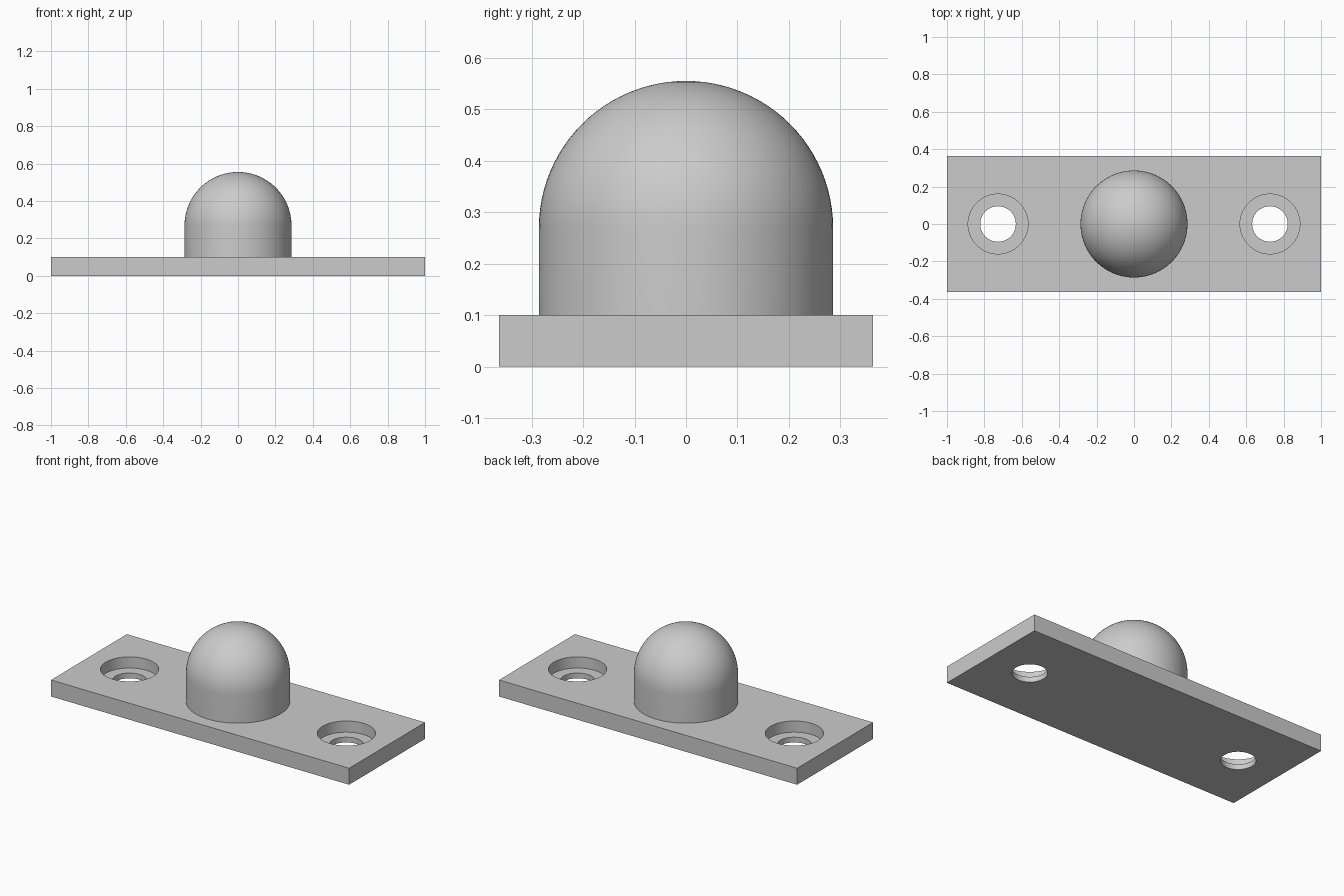
import bpy
import bmesh
from math import sin, cos, pi, radians
from mathutils import Matrix

cube = bpy.data.objects.get("Cube")
if cube:
    bpy.data.objects.remove(cube, do_unlink=True)

LENGTH, WIDTH, THICK = 2.0, 0.727, 0.1
DOME_R, DOME_CENTRE = 0.286, 0.269
HOLE_X, HOLE_R, BORE_R, LEDGE_Z = 0.727, 0.095, 0.16, 0.032

metal = bpy.data.materials.new("plain_grey")
metal.use_nodes = True
grey = (0.6, 0.6, 0.6, 1)
metal.diffuse_color = grey
metal.node_tree.nodes["Principled BSDF"].inputs["Base Color"].default_value = grey


def add_object(name, bm):
    bmesh.ops.recalc_face_normals(bm, faces=bm.faces)
    mesh = bpy.data.meshes.new(name)
    bm.to_mesh(mesh)
    bm.free()
    mesh.materials.append(metal)
    obj = bpy.data.objects.new(name, mesh)
    bpy.context.collection.objects.link(obj)
    return obj


def lathe(name, profile, steps=96):
    """Turn an (radius, height) profile around the z axis."""
    bm = bmesh.new()
    verts = [bm.verts.new((r, 0, z)) for r, z in profile]
    edges = [bm.edges.new(pair) for pair in zip(verts, verts[1:])]
    bmesh.ops.spin(bm, geom=verts + edges, axis=(0, 0, 1), cent=(0, 0, 0),
                   angle=2 * pi, steps=steps)
    bmesh.ops.remove_doubles(bm, verts=bm.verts, dist=0.0001)
    return add_object(name, bm)


def smooth(obj):
    bpy.ops.object.select_all(action="DESELECT")
    obj.select_set(True)
    bpy.context.view_layer.objects.active = obj
    bpy.ops.object.shade_smooth_by_angle(angle=radians(30))


# Mounting plate
bm = bmesh.new()
bmesh.ops.create_cube(bm, size=1, matrix=Matrix.Translation((0, 0, THICK / 2))
                      @ Matrix.Diagonal((LENGTH, WIDTH, THICK, 1)))
plate = add_object("mounting_plate", bm)

# Counterbored screw holes at both ends
bpy.context.view_layer.objects.active = plate
for side in (-1, 1):
    cutter = lathe("hole_cutter", [(0, -0.1), (HOLE_R, -0.1), (HOLE_R, LEDGE_Z),
                                   (BORE_R, LEDGE_Z), (BORE_R, 0.2), (0, 0.2)], 64)
    cutter.location.x = side * HOLE_X
    cutter.hide_render = True
    cut = plate.modifiers.new("screw_hole", "BOOLEAN")
    cut.operation, cut.solver, cut.object = "DIFFERENCE", "EXACT", cutter
    bpy.ops.object.modifier_apply(modifier=cut.name)
    bpy.data.objects.remove(cutter, do_unlink=True)
smooth(plate)

# Round-topped post, its open foot seated just inside the plate
arc = [(DOME_R * cos(i * pi / 48), DOME_CENTRE + DOME_R * sin(i * pi / 48))
       for i in range(25)]
post = lathe("domed_post", [(DOME_R, THICK - 0.002)] + arc)
smooth(post)
